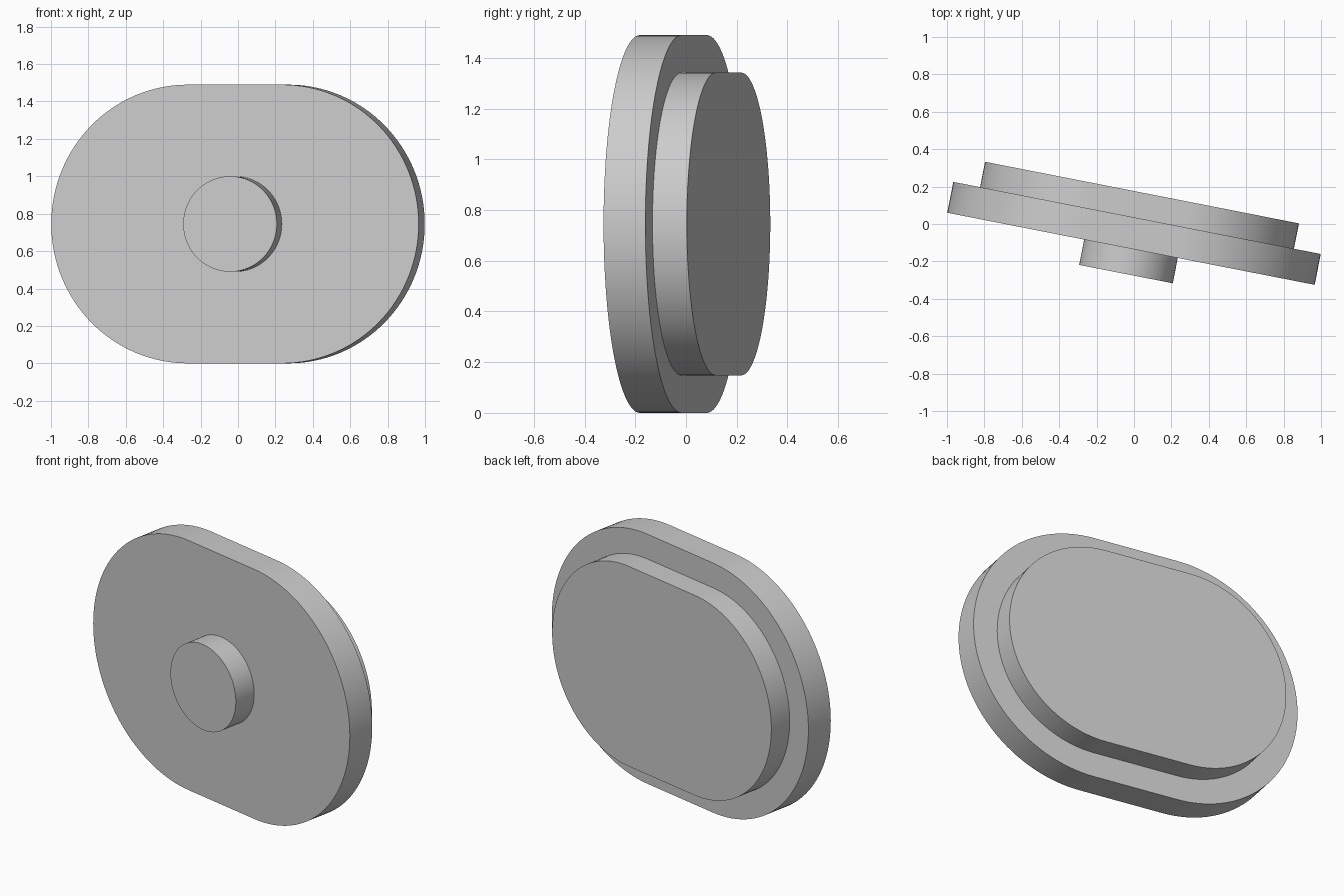
import bpy
import bmesh
from math import sin, cos, pi, radians
from mathutils import Matrix

cube = bpy.data.objects.get("Cube")
if cube:
    bpy.data.objects.remove(cube, do_unlink=True)

# Single plain grey
grey = bpy.data.materials.new("plain_grey")
grey.use_nodes = True
colour = (0.6, 0.6, 0.6, 1)
grey.diffuse_color = colour
grey.node_tree.nodes["Principled BSDF"].inputs["Base Color"].default_value = colour

# Shared pose: turned about the vertical axis
POSE = Matrix.Translation((0, -0.05, 0.745)) @ Matrix.Rotation(radians(-11.1), 4, 'Z')
ARC = 64


def rounded_slab(name, radius, half_straight, y_front, y_back):
    """Extrude a stadium outline (a disc when half_straight is 0) along local y."""
    bm = bmesh.new()
    outline = []
    for side in (1, -1):
        for i in range(ARC + 1):
            if half_straight == 0 and i == ARC:
                continue  # a full disc shares the joining points
            a = -pi / 2 + pi * i / ARC
            outline.append(bm.verts.new((side * (half_straight + radius * cos(a)),
                                         y_front, side * radius * sin(a))))
    face = bm.faces.new(outline)
    ext = bmesh.ops.extrude_face_region(bm, geom=[face], use_keep_orig=True)
    moved = [v for v in ext["geom"] if isinstance(v, bmesh.types.BMVert)]
    bmesh.ops.translate(bm, verts=moved, vec=(0, y_back - y_front, 0))
    bmesh.ops.recalc_face_normals(bm, faces=bm.faces)
    mesh = bpy.data.meshes.new(name)
    bm.to_mesh(mesh)
    bm.free()
    mesh.materials.append(grey)
    obj = bpy.data.objects.new(name, mesh)
    bpy.context.collection.objects.link(obj)
    obj.matrix_world = POSE
    bpy.ops.object.select_all(action='DESELECT')
    obj.select_set(True)
    bpy.context.view_layer.objects.active = obj
    bpy.ops.object.shade_smooth_by_angle(angle=radians(30))
    return obj


# Wide flange, raised rear step, and round front boss
rounded_slab("flange_plate", 0.745, 0.256, -0.084, 0.084)
rounded_slab("rear_step", 0.597, 0.258, 0.08, 0.222)
rounded_slab("front_boss", 0.255, 0, -0.222, -0.08)
